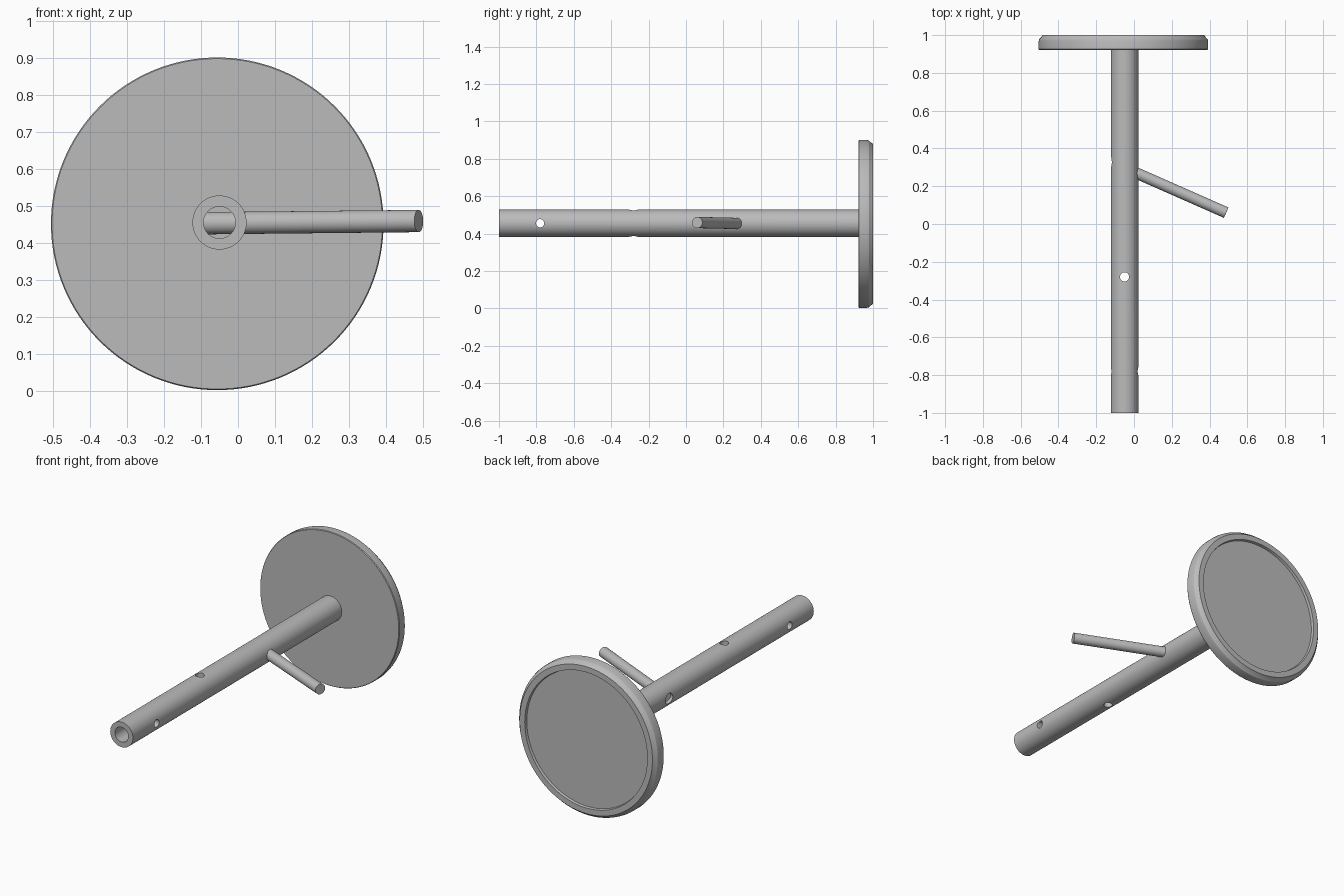
import bpy, bmesh, math
from mathutils import Vector, Matrix

cube = bpy.data.objects.get("Cube")
if cube:
    bpy.data.objects.remove(cube, do_unlink=True)

grey = bpy.data.materials.new("plain grey")
grey.use_nodes = True
grey.diffuse_color = (0.5, 0.5, 0.5, 1)
grey.node_tree.nodes["Principled BSDF"].inputs["Base Color"].default_value = (0.5, 0.5, 0.5, 1)


def activate(obj):
    bpy.ops.object.select_all(action="DESELECT")
    obj.select_set(True)
    bpy.context.view_layer.objects.active = obj


def lathe(name, profile, centre, sides=96, closed=False):
    """Spin a (radius, y) profile about an axis parallel to y."""
    bm = bmesh.new()
    verts = [bm.verts.new((r, y, 0)) for r, y in profile]
    edges = [bm.edges.new(pair) for pair in zip(verts, verts[1:])]
    if closed:
        edges.append(bm.edges.new((verts[-1], verts[0])))
    bmesh.ops.spin(bm, geom=verts + edges, cent=(0, 0, 0), axis=(0, 1, 0),
                   angle=math.tau, steps=sides, use_duplicate=False)
    bmesh.ops.remove_doubles(bm, verts=bm.verts, dist=1e-5)
    bmesh.ops.recalc_face_normals(bm, faces=bm.faces)
    mesh = bpy.data.meshes.new(name)
    bm.to_mesh(mesh)
    bm.free()
    obj = bpy.data.objects.new(name, mesh)
    obj.location = (centre[0], 0, centre[1])
    bpy.context.collection.objects.link(obj)
    mesh.materials.append(grey)
    return obj


def rod(name, start, end, radius, sides=48):
    """Cylinder between two points."""
    start, end = Vector(start), Vector(end)
    axis = end - start
    bpy.ops.mesh.primitive_cylinder_add(vertices=sides, radius=radius, depth=axis.length)
    obj = bpy.context.object
    obj.name = name
    obj.matrix_world = (Matrix.Translation((start + end) / 2)
                        @ axis.to_track_quat("Z", "Y").to_matrix().to_4x4())
    obj.data.materials.append(grey)
    return obj


def drill(target, cutter):
    """Cut a hole and discard the cutter."""
    cutter.hide_render = True
    mod = target.modifiers.new("hole", "BOOLEAN")
    mod.operation = "DIFFERENCE"
    mod.solver = "EXACT"
    mod.object = cutter
    activate(target)
    bpy.ops.object.modifier_apply(modifier=mod.name)
    bpy.data.objects.remove(cutter, do_unlink=True)


AX, AZ = -0.05, 0.455          # shaft axis
OUTER, BORE = 0.073, 0.043     # shaft radii

# Hollow shaft
shaft = lathe("hollow_shaft", [(BORE, -1), (OUTER, -1), (OUTER, 0.93), (BORE, 0.93)],
              (AX, AZ), closed=True)

# Side pin hole, vertical pin hole and angled handle socket
tip = Vector((0.488, 0.06, 0.459))
root = Vector((-0.09, 0.315, 0.453))
beyond = root + (root - tip).normalized() * 0.15
drill(shaft, rod("side_hole", (AX - 0.2, -0.78, AZ), (AX + 0.2, -0.78, AZ), 0.022))
drill(shaft, rod("vertical_hole", (AX, -0.28, AZ - 0.2), (AX, -0.28, AZ + 0.2), 0.024))
drill(shaft, rod("handle_hole", beyond, tip, 0.03))

# Handle
handle = rod("angled_handle", root, tip, 0.03)

# Disc with chamfered rim and shallow recess in the back
disc = lathe("end_disc", [(0, 0.922), (0.446, 0.922), (0.449, 0.926), (0.449, 0.965),
                          (0.446, 0.978), (0.436, 0.988), (0.428, 1.0), (0.395, 1.0),
                          (0.392, 0.985), (0, 0.985)], (-0.056, 0.4515), sides=128)

for part in (shaft, handle, disc):
    activate(part)
    bpy.ops.object.shade_smooth_by_angle(angle=math.radians(30))
